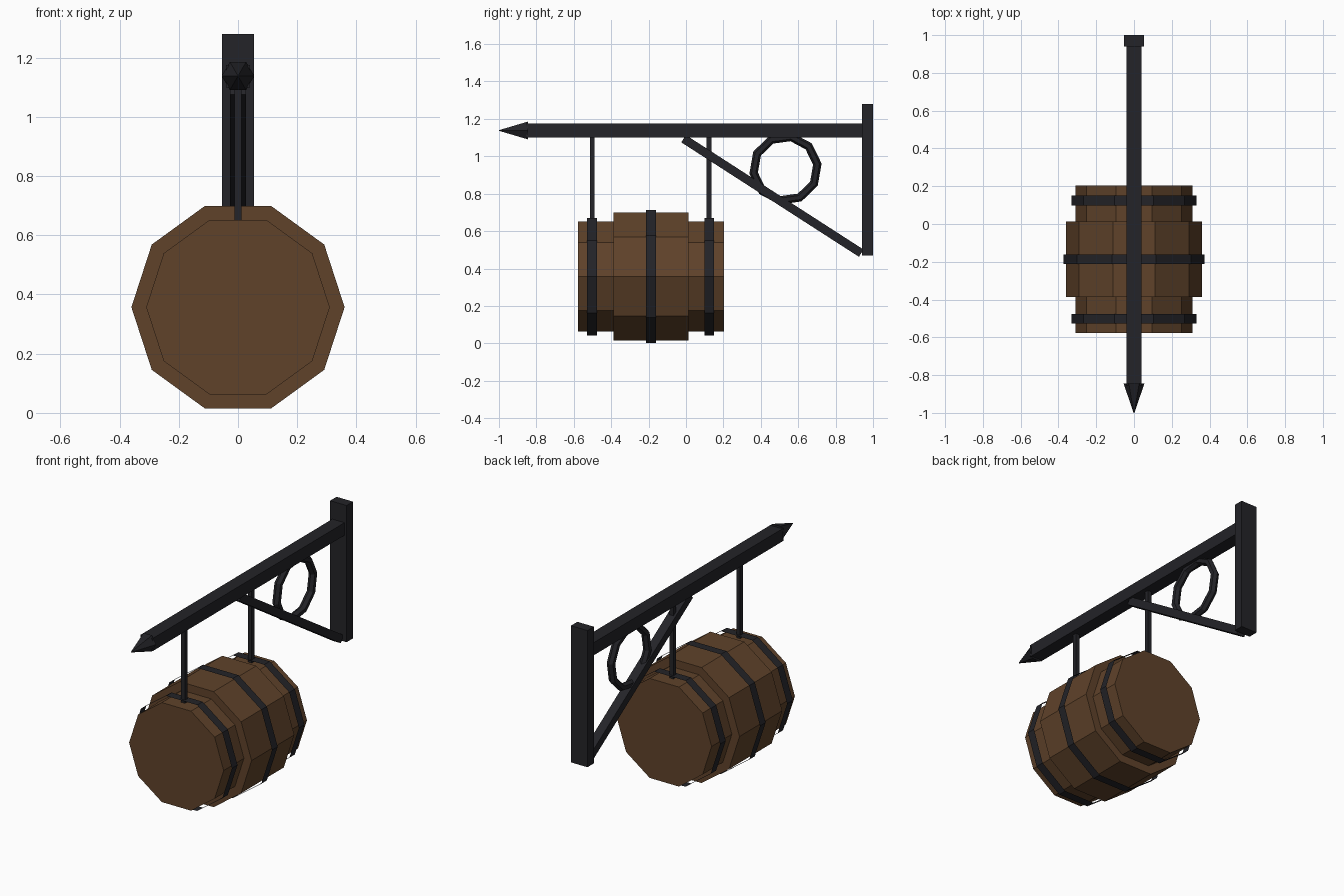
import bpy, bmesh, math
from mathutils import Matrix, Vector

if "Cube" in bpy.data.objects:
    bpy.data.objects.remove(bpy.data.objects["Cube"])


def material(name, rgb):
    m = bpy.data.materials.new(name)
    m.diffuse_color = (*rgb, 1)
    m.use_nodes = True
    m.node_tree.nodes["Principled BSDF"].inputs["Base Color"].default_value = m.diffuse_color
    return m


WOOD = material("oak", (0.115, 0.055, 0.023))
IRON = material("iron", (0.017, 0.017, 0.021))


def finish(name, bm, mat, recalc=True):
    if recalc:
        bmesh.ops.recalc_face_normals(bm, faces=bm.faces)
    me = bpy.data.meshes.new(name)
    bm.to_mesh(me)
    bm.free()
    me.materials.append(mat)
    ob = bpy.data.objects.new(name, me)
    bpy.context.collection.objects.link(ob)
    return ob


def lathe(name, profile, sides, centre, mat, axis="Y", phase=0, cap=True, loop=False):
    """Revolve (along, radius) points about the Y or X axis through centre."""
    bm = bmesh.new()
    rings = []
    for along, r in profile:
        ring = []
        for i in range(sides):
            a = math.radians(phase) + math.tau * i / sides
            c, s = r * math.cos(a), r * math.sin(a)
            p = (c, along, s) if axis == "Y" else (along, c, s)
            ring.append(bm.verts.new(Vector(centre) + Vector(p)))
        rings.append(ring)
    pairs = list(zip(rings, rings[1:]))
    if loop:
        pairs.append((rings[-1], rings[0]))
    for a, b in pairs:
        for i in range(sides):
            j = (i + 1) % sides
            bm.faces.new((a[i], b[i], b[j], a[j]))
    if cap and not loop:
        bm.faces.new(rings[0])
        bm.faces.new(rings[-1])
    return finish(name, bm, mat)


def box(name, size, centre, mat, tilt=0):
    bm = bmesh.new()
    bmesh.ops.create_cube(bm, size=1, matrix=Matrix.Translation(centre)
                          @ Matrix.Rotation(tilt, 4, "X")
                          @ Matrix.Diagonal((*size, 1)))
    return finish(name, bm, mat)


# Barrel: stepped ten-sided body
HUB = (0, -0.187, 0.357)
lathe("barrel", [(-0.39, 0.31), (-0.2, 0.31), (-0.2, 0.36),
                 (0.2, 0.36), (0.2, 0.31), (0.39, 0.31)], 10, HUB, WOOD)

# Iron hoops: thin open bands
for name, y, r in (("front_hoop", -0.315, 0.33), ("middle_hoop", 0, 0.373),
                   ("back_hoop", 0.312, 0.33)):
    lathe(name, [(y - 0.026, r), (y + 0.026, r)], 10, HUB, IRON, cap=False)

# Hanging rods
for name, y in (("front_rod", -0.502), ("back_rod", 0.123)):
    box(name, (0.025, 0.025, 0.47), (0, y, 0.885), IRON)

# Beam, spike and wall plate
box("beam", (0.08, 1.81, 0.075), (0, 0.05, 1.137), IRON)
lathe("spike", [(-1.0, 0.002), (-0.845, 0.055)], 6, (0, 0, 1.138), IRON)
box("wall_plate", (0.108, 0.06, 0.81), (0, 0.97, 0.875), IRON)

# Diagonal brace
a, b = Vector((0, -0.013, 1.094)), Vector((0, 0.937, 0.482))
d = b - a
box("brace", (0.054, d.length, 0.046), (a + b) / 2, IRON, math.atan2(d.z, d.y))

# Decorative ring: ten segments, hexagonal section
section = [(0.023 * math.sin(math.tau * k / 6), 0.172 + 0.023 * math.cos(math.tau * k / 6))
           for k in range(6)]
lathe("ring", section, 10, (0, 0.532, 0.934), IRON, axis="X", phase=8, loop=True)
